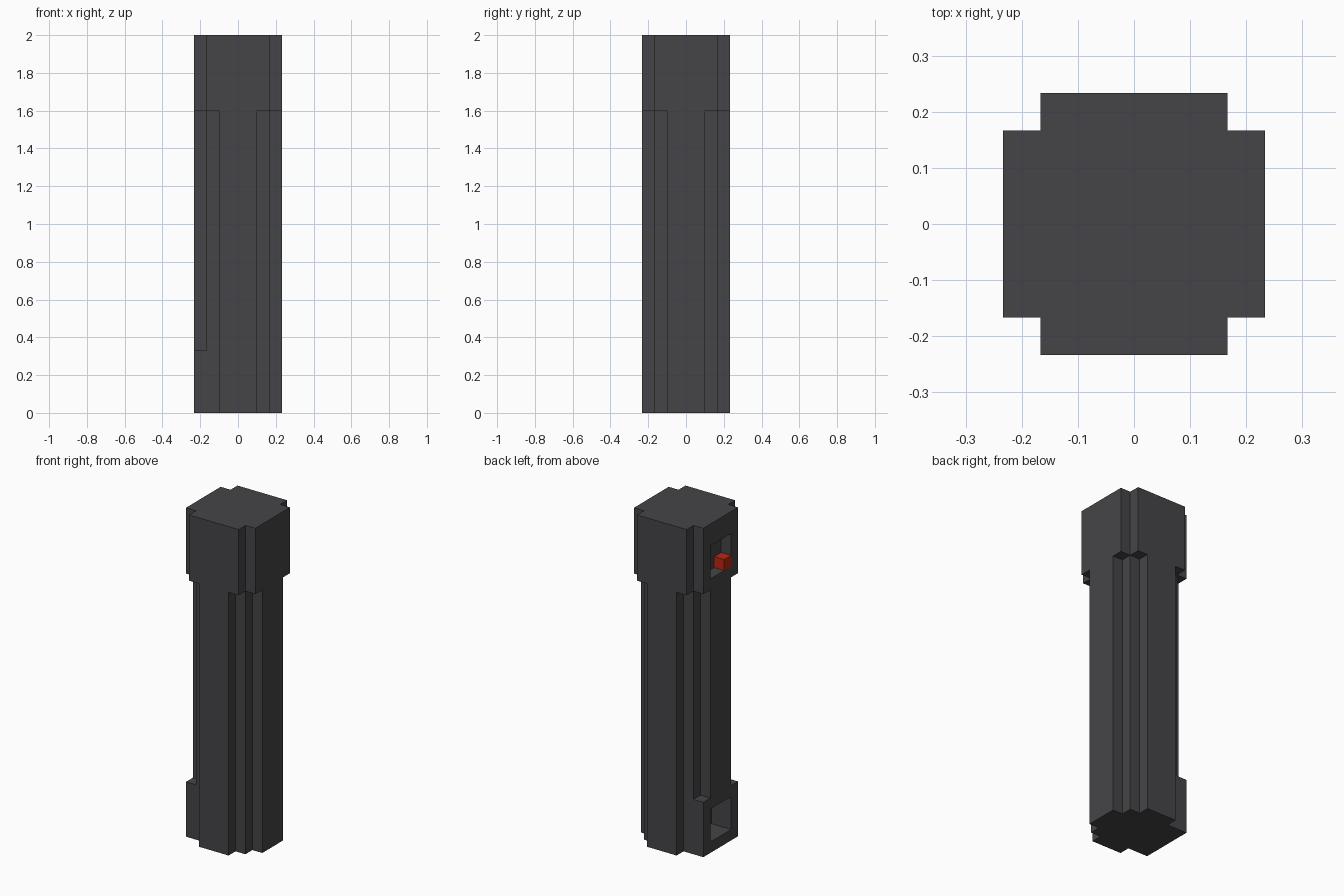
import bpy

if "Cube" in bpy.data.objects:
    bpy.data.objects.remove(bpy.data.objects["Cube"], do_unlink=True)

U = 1 / 15  # grid unit


def material(name, color):
    m = bpy.data.materials.new(name)
    m.use_nodes = True
    m.diffuse_color = color
    m.node_tree.nodes["Principled BSDF"].inputs["Base Color"].default_value = color
    return m


dark = material("dark grey", (0.06, 0.06, 0.065, 1))
red = material("red", (0.5, 0.02, 0.005, 1))


def prism(name, outline, z0, z1, mat):
    """Extrude a flat outline, in grid units, between two heights."""
    n = len(outline)
    verts = [(x * U, y * U, z * U) for z in (z0, z1) for x, y in outline]
    faces = [tuple(reversed(range(n))), tuple(range(n, 2 * n))]
    faces += [(i, (i + 1) % n, (i + 1) % n + n, i + n) for i in range(n)]
    mesh = bpy.data.meshes.new(name)
    mesh.from_pydata(verts, [], faces)
    mesh.materials.append(mat)
    obj = bpy.data.objects.new(name, mesh)
    bpy.context.collection.objects.link(obj)
    return obj


def box(name, x0, x1, y0, y1, z0, z1, mat):
    return prism(name, [(x0, y0), (x1, y0), (x1, y1), (x0, y1)], z0, z1, mat)


def four_way(corner):
    """Repeat one corner's points by quarter turns."""
    pts = []
    for _ in range(4):
        pts += corner
        corner = [(-y, x) for x, y in corner]
    return pts


def cut(obj, cutter):
    cutter.hide_render = True
    cutter.hide_viewport = True
    cutter.display_type = 'WIRE'
    mod = obj.modifiers.new("niche", 'BOOLEAN')
    mod.operation = 'DIFFERENCE'
    mod.solver = 'EXACT'
    mod.object = cutter


# Stepped shaft, foot block and notched head
shaft = prism("shaft", four_way([(3.5, 1.5), (2.5, 1.5), (2.5, 2.5), (1.5, 2.5), (1.5, 3.5)]), 0, 24, dark)
foot = box("foot_block", -3.5, -2.5, -2.5, 2.5, 0, 5, dark)
head = prism("head", four_way([(3.5, 2.5), (2.5, 2.5), (2.5, 3.5)]), 24, 30, dark)

# Square niches in the right side
foot_cutter = box("foot_niche_cutter", -4, -1.5, -1.5, 1.5, 1, 4, dark)
cut(foot, foot_cutter)
cut(shaft, foot_cutter)
cut(head, box("head_niche_cutter", -4, -2.5, -1.5, 1.5, 25, 28, dark))

# Button in the head niche
box("button", -3.5, -2.5, -1.5, -0.5, 25, 26, red)
